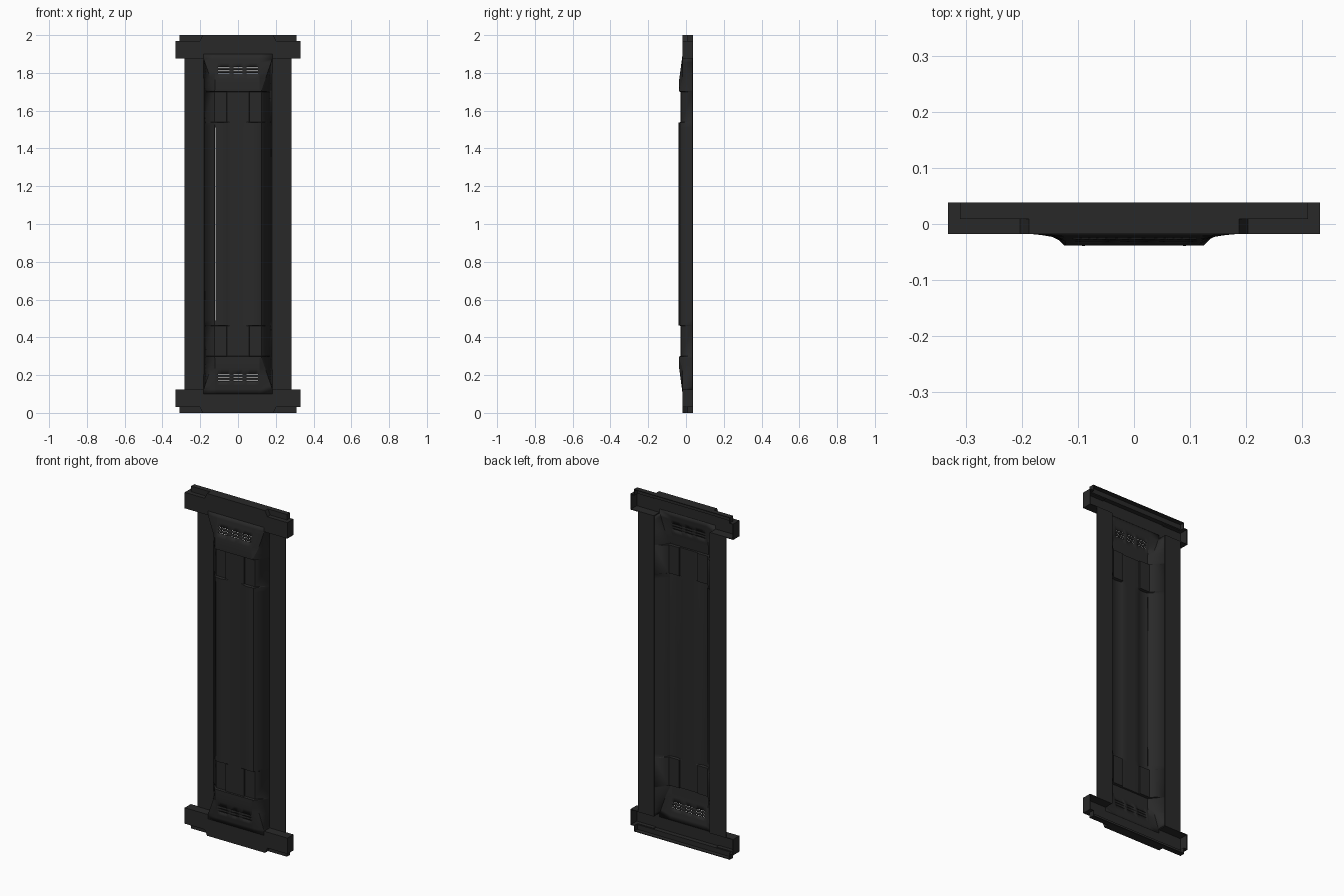
import bpy, bmesh, math

if "Cube" in bpy.data.objects:
    bpy.data.objects.remove(bpy.data.objects["Cube"])

dark = bpy.data.materials.new("charcoal_black")
dark.diffuse_color = (0.022, 0.022, 0.022, 1)
dark.use_nodes = True
dark.node_tree.nodes["Principled BSDF"].inputs["Base Color"].default_value = dark.diffuse_color

FRONT, BACK, WALL = -0.018, 0.038, 0.004


def finish(name, bm):
    me = bpy.data.meshes.new(name)
    bm.to_mesh(me)
    bm.free()
    me.materials.append(dark)
    ob = bpy.data.objects.new(name, me)
    bpy.context.collection.objects.link(ob)
    return ob


def prism(bm, outline, y0, y1):
    """Add an x-z outline extruded from y0 to y1."""
    a = [bm.verts.new((x, y0, z)) for x, z in outline]
    b = [bm.verts.new((x, y1, z)) for x, z in outline]
    n = len(a)
    faces = [bm.faces.new(a), bm.faces.new(b[::-1])]
    for i in range(n):
        j = (i + 1) % n
        faces.append(bm.faces.new((a[j], a[i], b[i], b[j])))
    bmesh.ops.recalc_face_normals(bm, faces=faces)


def rect(x0, z0, x1, z1):
    return [(x0, z0), (x1, z0), (x1, z1), (x0, z1)]


# End caps: hollow pressed shells, open behind and towards the panel
for label, flip in (("bottom", lambda z: z), ("top", lambda z: 2 - z)):
    bm = bmesh.new()

    def plate(x0, z0, x1, z1, y0, y1):
        prism(bm, rect(x0, flip(z0), x1, flip(z1)), y0, y1)

    plate(-0.332, 0.032, 0.332, 0.10, FRONT, FRONT + WALL)           # front plate
    plate(-0.31, 0.0, 0.31, WALL, 0.009, BACK)                       # rear lip floor
    plate(-0.31, 0.0, 0.31, 0.032, 0.009, 0.009 + WALL)              # rear lip front
    prism(bm, [(-0.187, flip(0)), (0.187, flip(0)),
               (0.203, flip(0.032)), (-0.203, flip(0.032))], FRONT, 0.009)  # front tab
    for s in (-1, 1):
        plate(s * 0.182, 0.10, s * 0.332, 0.125, FRONT, FRONT + WALL)
        plate(s * (0.332 - WALL), 0.032, s * 0.332, 0.125, FRONT, BACK)     # end wall
        plate(s * 0.182, 0.125 - WALL, s * 0.332, 0.125, FRONT, BACK)       # shoulder
        plate(s * 0.203, 0.032, s * 0.332, 0.032 + WALL, FRONT, 0.009)      # notch ledge
        plate(s * 0.31, 0.032, s * 0.332, 0.032 + WALL, 0.009, BACK)
        plate(s * (0.31 - WALL), 0.0, s * 0.31, 0.032 + WALL, 0.009, BACK)  # lip end
    finish(label + "_end_cap", bm)

# Side flanges: thin sheet at the back plane
for label, s in (("left", -1), ("right", 1)):
    bm = bmesh.new()
    prism(bm, rect(s * 0.179, 0.122, s * 0.284, 1.878), BACK - 0.005, BACK)
    finish(label + "_flange", bm)

# Embossed centre panel: thin shell sloping back to the flanges
EDGE, FOOT = 0.125, 0.182


def clamp(t):
    return max(0.0, min(1.0, t))


def depth(x, e):
    """Front surface y at x, where e is the distance from the nearer end."""
    ax = abs(x)
    if e < 0.299:
        ramp = FRONT - 0.020 * clamp((e - 0.1) / 0.15)
        return max(ramp, min(FRONT, FRONT - (0.145 - ax)))
    if e < 0.461:
        return -0.030 if ax < 0.06 else -0.023           # corner pockets
    return -0.030 - 0.009 * math.sin(math.pi * clamp((ax - 0.045) / 0.09))  # ridges


vents_x = [(-0.105, -0.045), (-0.025, 0.025), (0.045, 0.105)]
vents_e = [(0.168, 0.171), (0.184, 0.187), (0.200, 0.203)]
slot_x, slot_z = (-0.122, -0.118), (0.49, 1.51)

half = [0.125, 0.115, 0.105, 0.09, 0.075, 0.061, 0.059, 0.045, 0.025, 0.0]
xs = sorted(set([-v for v in half[:-1]] + half + list(slot_x)))
ends = [0.10, 0.125, 0.145] + [v for r in vents_e for v in r] + \
       [0.23, 0.25, 0.29, 0.298, 0.300, 0.460, 0.463, 0.49]
zs = ends + [2 - e for e in reversed(ends)]


def inside(v, r):
    return r[0] - 1e-5 < v < r[1] + 1e-5


bm = bmesh.new()
rows = []
for z in zs:
    e = min(z, 2 - z)
    edge = EDGE + (0.182 - EDGE) * (1 - clamp((e - 0.125) / 0.165))
    row = [(-FOOT, BACK - 0.004, z)]
    for x in xs:
        px = math.copysign(edge, x) if abs(x) > 0.124 else x
        row.append((px, depth(px, e), z))
    row.append((FOOT, BACK - 0.004, z))
    rows.append([bm.verts.new(c) for c in row])
for i in range(len(zs) - 1):
    zc = (zs[i] + zs[i + 1]) / 2
    ec = min(zc, 2 - zc)
    for j in range(len(xs) + 1):
        if 0 < j < len(xs):
            xc = (xs[j - 1] + xs[j]) / 2
            vent = any(inside(ec, r) for r in vents_e) and any(inside(xc, r) for r in vents_x)
            slot = inside(xc, slot_x) and inside(zc, slot_z)
            if vent or slot:
                continue
        elif ec < 0.125:
            continue          # side slope stops at the end cap
        bm.faces.new((rows[i][j], rows[i][j + 1], rows[i + 1][j + 1], rows[i + 1][j]))
bmesh.ops.delete(bm, geom=[v for v in bm.verts if not v.link_faces], context='VERTS')
panel = finish("embossed_panel", bm)
mod = panel.modifiers.new("sheet_thickness", "SOLIDIFY")
mod.thickness = 0.004
mod.offset = -1
bpy.context.view_layer.objects.active = panel
panel.select_set(True)
bpy.ops.object.shade_smooth_by_angle(angle=0.35)
